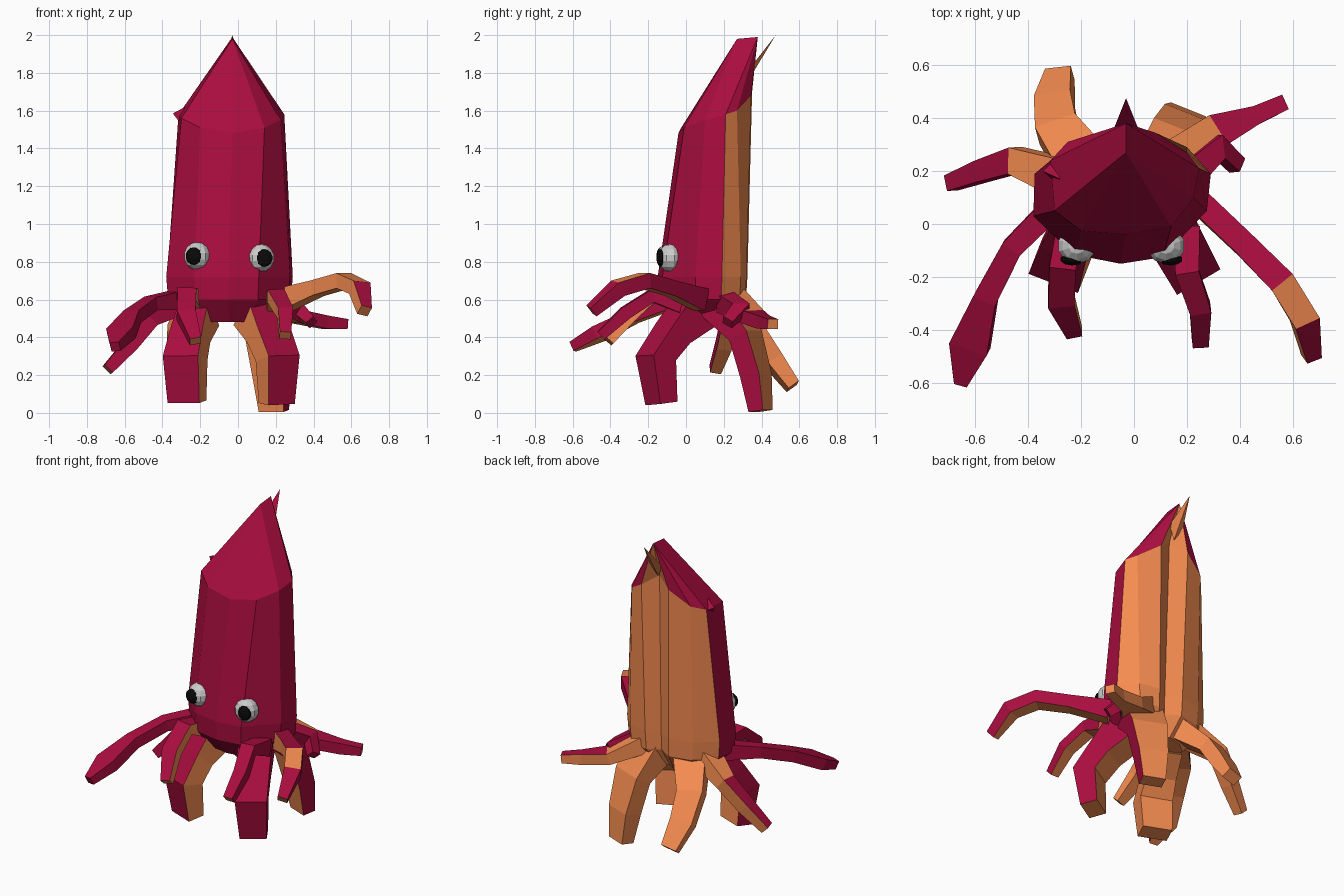
import bpy, bmesh
from mathutils import Vector

if "Cube" in bpy.data.objects:
    bpy.data.objects.remove(bpy.data.objects["Cube"])


def material(name, rgb):
    m = bpy.data.materials.new(name)
    m.diffuse_color = (*rgb, 1)
    m.use_nodes = True
    m.node_tree.nodes["Principled BSDF"].inputs["Base Color"].default_value = m.diffuse_color
    return m


CRIMSON = material("crimson", (0.40, 0.004, 0.05))
ORANGE = material("orange", (0.91, 0.26, 0.08))
WHITE = material("white", (0.8, 0.8, 0.8))
BLACK = material("black", (0.003, 0.003, 0.003))


def finish(bm, name, mats):
    bmesh.ops.remove_doubles(bm, verts=bm.verts, dist=0.0005)
    bmesh.ops.recalc_face_normals(bm, faces=bm.faces)
    me = bpy.data.meshes.new(name)
    bm.to_mesh(me)
    bm.free()
    for m in mats:
        me.materials.append(m)
    ob = bpy.data.objects.new(name, me)
    bpy.context.collection.objects.link(ob)
    return ob


def loft(name, rings, orange, caps=(0, 0)):
    """Skin closed rings; `orange` = columns in the back colour, for all tiers or one set per tier."""
    bm = bmesh.new()
    vs = [[bm.verts.new(p) for p in r] for r in rings]
    n = len(rings[0])
    tiers = orange if isinstance(orange, list) else [orange] * (len(rings) - 1)
    for a, b, cols in zip(vs, vs[1:], tiers):
        for i in range(n):
            j = (i + 1) % n
            f = bm.faces.new((a[i], a[j], b[j], b[i]))
            f.material_index = int(i in cols)
    for ring, mat in ((vs[0], caps[0]), (vs[-1], caps[1])):
        if len({tuple(v.co) for v in ring}) > 2:
            bm.faces.new(ring).material_index = mat
    bmesh.ops.dissolve_degenerate(bm, dist=0.0005, edges=bm.edges)
    return finish(bm, name, (CRIMSON, ORANGE))


# Mantle: flared lower ring, slanted shoulder ring, short top ridge, groove down the back
base = [(-.05, -.15), (.11, -.125), (.275, .05), (.29, .19), (.2, .29), (.07, .32),
        (-.01, .27), (-.1, .325), (-.25, .29), (-.375, .19), (-.38, .03), (-.23, -.115)]
shoulder = [(-.03, -.04, 1.48), (.14, -.01, 1.51), (.225, .10, 1.55), (.245, .21, 1.58),
            (.2, .27, 1.60), (.08, .345, 1.68), (-.02, .30, 1.75), (-.12, .35, 1.70),
            (-.25, .31, 1.61), (-.315, .24, 1.58), (-.30, .05, 1.56), (-.2, -.025, 1.51)]
front_tip, back_tip = (-.03, .27, 1.98), (-.03, .38, 1.99)
tip = [back_tip if 3 <= i <= 9 else front_tip for i in range(12)]


def base_ring(z, s):
    return [(-.045 + (x + .045) * s, .1 + (y - .1) * s, z) for x, y in base]


back = set(range(3, 9))
loft("mantle", [base_ring(.48, .6), base_ring(.6, .97), base_ring(.72, 1), shoulder, tip],
     [back, back, back, {5, 6}], (1, 0))


# Pointed spikes on the mantle's rear tip and left shoulder
def spike(name, root, end, orange):
    loft(name, [root, [end] * len(root)], orange)


spike("tip_spike", [(-.08, .35, 1.84), (.02, .35, 1.84), (-.03, .33, 1.76)], (-.03, .475, 2.0), {1, 2})
spike("shoulder_spike", [(-.28, .17, 1.62), (-.3, .24, 1.57), (-.31, .17, 1.54)],
      (-.345, .2, 1.585), set())


# Tentacles: tapered four-sided tubes (sides: 0 top, 1 left, 2 bottom, 3 right)
def tentacle(name, path, widths, thick, orange):
    pts = [Vector(p) for p in path]
    run = pts[-1] - pts[0]
    side = Vector((run.x, run.y, 0)).cross(Vector((0, 0, 1))).normalized()
    rings = []
    last = len(pts) - 1
    for i, p in enumerate(pts):
        t = (pts[min(i + 1, last)] - pts[max(i - 1, 0)]).normalized()
        s = (side - t * side.dot(t)).normalized()
        up = s.cross(t)
        w = widths[i]
        h = thick * (1.5 if i == 0 else 0.75 if i == last else 1)
        rings.append([p + s * w + up * h, p - s * w + up * h,
                      p - s * w - up * h, p + s * w - up * h])
    end_sides = orange[-1] if isinstance(orange, list) else orange
    loft(name, rings, orange, (1, int(len(end_sides) > 1)))


tentacle("left_front_long_arm",
         [(-.3, .07, .6), (-.46, -.09, .58), (-.56, -.28, .51), (-.62, -.46, .42), (-.65, -.6, .35)],
         (.045, .04, .045, .075, .025), .035, {2})
tentacle("right_front_long_arm",
         [(.25, .08, .60), (.42, -.08, .66), (.56, -.22, .70), (.645, -.36, .66), (.67, -.5, .54)],
         (.045, .045, .05, .05, .03), .04, [{2, 3}, {2, 3}, {0, 2, 3}, {2, 3}])
tentacle("left_side_arm",
         [(-.28, .18, .59), (-.45, .24, .50), (-.57, .2, .36), (-.69, .155, .23)],
         (.07, .05, .04, .03), .04, [{0, 2, 3}, {2, 3}, {2, 3}])
tentacle("right_rear_arm",
         [(.16, .22, .6), (.31, .35, .51), (.46, .41, .48), (.57, .46, .47)],
         (.1, .065, .035, .03), .035, [{0, 1, 2}, {1, 2}, {1, 2}])
tentacle("right_side_arm",
         [(.22, .2, .59), (.32, .29, .55), (.39, .22, .48)],
         (.05, .045, .03), .035, {2})
tentacle("left_front_arm",
         [(-.24, -.02, .59), (-.27, -.16, .63), (-.275, -.29, .52), (-.225, -.41, .38)],
         (.05, .05, .05, .03), .035, {1, 2})
tentacle("right_front_arm",
         [(.2, -.02, .58), (.2, -.18, .62), (.25, -.32, .53), (.25, -.45, .41)],
         (.05, .045, .04, .03), .035, {2, 3})
tentacle("left_front_leg",
         [(-.2, .05, .54), (-.25, -.07, .42), (-.28, -.16, .29), (-.27, -.13, .06)],
         (.08, .09, .10, .09), .07, {1, 2})
tentacle("right_front_leg",
         [(.1, .05, .54), (.16, -.07, .42), (.21, -.16, .29), (.205, -.13, .05)],
         (.1, .1, .095, .08), .07, {2, 3})
tentacle("left_rear_leg",
         [(-.18, .2, .58), (-.29, .36, .43), (-.3, .46, .28), (-.28, .565, .14)],
         (.1, .08, .07, .05), .045, {0, 1, 2, 3})
tentacle("right_rear_leg",
         [(.1, .17, .58), (.16, .315, .41), (.18, .37, .2), (.19, .395, .01)],
         (.12, .11, .09, .07), .055, {0, 1, 2})


# Eyes: faceted balls with flattened pupils looking slightly outward
def ball(name, centre, scale, mat):
    bm = bmesh.new()
    bmesh.ops.create_uvsphere(bm, u_segments=10, v_segments=7, radius=1)
    bmesh.ops.scale(bm, vec=scale, verts=bm.verts)
    bmesh.ops.translate(bm, vec=centre, verts=bm.verts)
    finish(bm, name, (mat,))


for label, x, z, out in (("left", -.215, .83, -1), ("right", .12, .82, 1)):
    ball(label + "_eye", (x, -.082, z), (.075, .07, .075), WHITE)
    ball(label + "_pupil", (x + .018 * out, -.133, z), (.047, .024, .047), BLACK)
